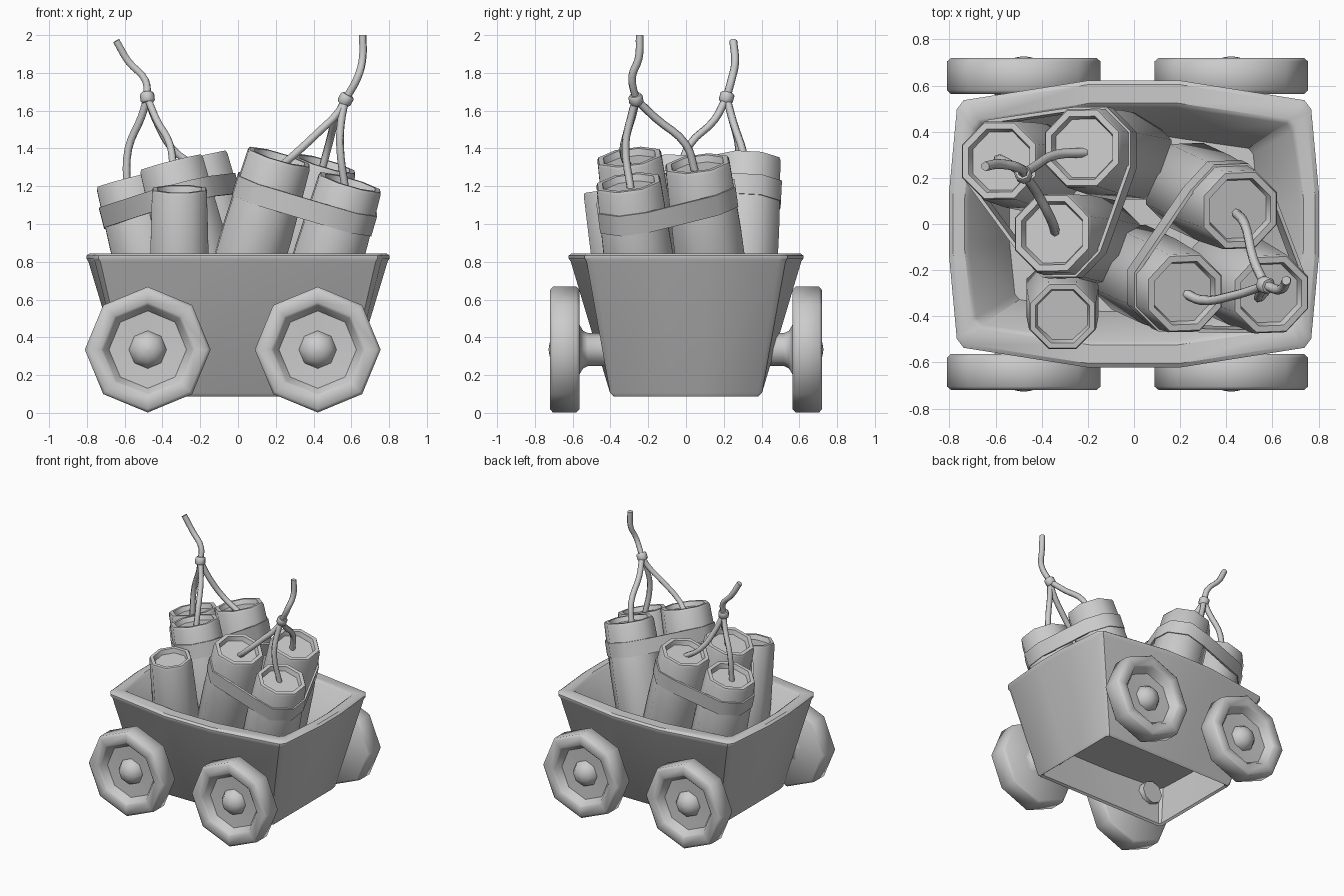
import bpy, math
from math import pi, cos, sin
from mathutils import Vector, Matrix
from mathutils.geometry import convex_hull_2d

if "Cube" in bpy.data.objects:
    bpy.data.objects.remove(bpy.data.objects["Cube"])


def finish(name, verts, faces, angle):
    me = bpy.data.meshes.new(name)
    me.from_pydata(verts, [], faces)
    ob = bpy.data.objects.new(name, me)
    bpy.context.collection.objects.link(ob)
    bpy.ops.object.select_all(action='DESELECT')
    ob.select_set(True)
    bpy.context.view_layer.objects.active = ob
    bpy.ops.object.mode_set(mode='EDIT')
    bpy.ops.mesh.select_all(action='SELECT')
    bpy.ops.mesh.normals_make_consistent(inside=False)
    bpy.ops.object.mode_set(mode='OBJECT')
    bpy.ops.object.shade_smooth_by_angle(angle=math.radians(angle))
    return ob


def loft(name, rings, closed=False, angle=48):
    n, m = len(rings[0]), len(rings)
    verts = [tuple(v) for r in rings for v in r]
    faces = []
    for k in range(m if closed else m - 1):
        a, b = k * n, (k + 1) % m * n
        faces += [(a + i, a + (i + 1) % n, b + (i + 1) % n, b + i) for i in range(n)]
    if not closed:
        faces += [tuple(range(n))[::-1], tuple(range((m - 1) * n, m * n))]
    return finish(name, verts, faces, angle)


def frame(axis, origin):
    # local z along axis, local x staying close to world x
    z = Vector(axis).normalized()
    y = z.cross(Vector((1, 0, 0))).normalized()
    x = y.cross(z)
    return Matrix.Translation(origin) @ Matrix((x, y, z)).transposed().to_4x4()


def lathe(name, profile, mat, segs=8, phase=0.0):
    rings = [[mat @ Vector((r * cos(phase + 2 * pi * i / segs),
                            r * sin(phase + 2 * pi * i / segs), h))
              for i in range(segs)] for r, h in profile]
    return loft(name, rings)


# cart body: bowed outline at the rim, straight at the open underside, raised floor
def outline(bow):
    q = [(1, .2), (1 - .043 * bow, .95 - .15 * bow),
         (.975 - .055 * bow, 1 - .137 * bow), (.25, 1)]
    return (q + [(-x, y) for x, y in q[::-1]]
            + [(-x, -y) for x, y in q] + [(x, -y) for x, y in q[::-1]])


levels = [(.62, .45, .43, .5), (.555, .37, .10, 0), (.57, .385, .088, 0), (.582, .402, .105, 0),
          (.792, .61, .80, 1), (.803, .622, .818, 1), (.803, .622, .832, 1), (.785, .605, .845, 1),
          (.735, .525, .845, 1), (.715, .505, .83, 1), (.54, .38, .47, 1)]
loft("cart_body", [[(x * hx, y * hy, z) for x, y in outline(b)] for hx, hy, z, b in levels],
     angle=35)

# wheels with recessed faces, domed hubs and axle stubs
wheel_profile = [(.088, .36), (.088, .52), (.10, .545), (.13, .563), (.315, .563), (.333, .58),
                 (.333, .705), (.315, .72), (.25, .72), (.235, .705), (.205, .655),
                 (.10, .65), (.095, .67), (.07, .705), (.035, .722), (.005, .727)]
for side, s in (("front", -1), ("back", 1)):
    for end, x in (("left", -.478), ("right", .422)):
        lathe(f"{side}_{end}_wheel", wheel_profile, frame((0, s, 0), (x, 0, .335)))


# sticks: octagonal tubes, slightly tapered, with a recessed top
def stick(name, top, axis, r=.19, bottom=.50):
    a = Vector(axis).normalized()
    length = (top[2] - bottom) / a.z
    prof = [(r * .98, -length), (r * 1.04, -length + .03), (r * 1.04, -.40), (r * .97, -.015),
            (r * .93, 0), (r * .78, 0), (r * .72, -.035)]
    lathe(name, prof, frame(axis, top), 8, pi / 8)


# strap: hull of the bundled sticks, perpendicular to their axis
def strap(name, tops, axis, centre, r=.199, h=.055):
    m = frame(axis, centre)
    inv = m.inverted()
    pts = []
    for t in tops:
        p = inv @ Vector(t)
        pts += [Vector((p.x + r * cos(pi / 8 + i * pi / 4), p.y + r * sin(pi / 8 + i * pi / 4)))
                for i in range(8)]
    hull = [pts[i] for i in convex_hull_2d(pts)]
    mid = sum(hull, Vector((0, 0))) / len(hull)
    rings = [[m @ Vector((*(mid + (p - mid) * k), z)) for p in hull]
             for k, z in ((1, -h), (1, h), (.95, h), (.95, -h))]
    loft(name, rings, closed=True)


# fuse: smooth round cord through a few points
def fuse(name, pts, r=.021):
    cu = bpy.data.curves.new(name, 'CURVE')
    cu.dimensions = '3D'
    cu.bevel_depth, cu.bevel_resolution, cu.resolution_u = r, 1, 4
    cu.use_fill_caps = True
    sp = cu.splines.new('BEZIER')
    sp.bezier_points.add(len(pts) - 1)
    for b, p in zip(sp.bezier_points, pts):
        b.co = p
        b.handle_left_type = b.handle_right_type = 'AUTO'
    ob = bpy.data.objects.new(name, cu)
    bpy.context.collection.objects.link(ob)
    bpy.ops.object.select_all(action='DESELECT')
    ob.select_set(True)
    bpy.context.view_layer.objects.active = ob
    bpy.ops.object.convert(target='MESH')


def bundle(name, axis, tops, strap_at, knot, tail, strands):
    for i, t in enumerate(tops):
        stick(f"{name}_stick_{i + 1}", t, axis)
    strap(f"{name}_strap", tops, axis, strap_at)
    for i, s in enumerate(strands):
        fuse(f"{name}_fuse_{i + 1}", s + [knot])
    fuse(f"{name}_fuse_tail", [knot] + tail)
    direction = Vector(tail[0]) - Vector(knot)
    lathe(f"{name}_fuse_knot", [(.03, -.028), (.038, -.018), (.038, .018), (.03, .028)],
          frame(direction, knot))


bundle("left_bundle", (-.25, .05, .97),
       [(-.585, .275, 1.235), (-.225, .33, 1.345), (-.355, -.04, 1.325)],
       (-.39, .18, 1.12), (-.48, .215, 1.67),
       [(-.49, .24, 1.76), (-.58, .26, 1.86), (-.645, .25, 1.97)],
       [[(-.59, .27, 1.19), (-.58, .28, 1.40), (-.51, .24, 1.57)],
        [(-.21, .31, 1.30), (-.34, .30, 1.39), (-.43, .25, 1.54)],
        [(-.34, -.04, 1.27), (-.36, .02, 1.42), (-.43, .15, 1.55)]])

bundle("right_bundle", (.28, -.13, .95),
       [(.46, .06, 1.32), (.22, -.30, 1.355), (.595, -.305, 1.22)],
       (.45, -.18, 1.09), (.57, -.265, 1.66),
       [(.635, -.285, 1.78), (.66, -.25, 1.88), (.66, -.245, 2.0)],
       [[(.44, .05, 1.27), (.48, .0, 1.42), (.52, -.16, 1.56)],
        [(.22, -.30, 1.30), (.29, -.33, 1.36), (.43, -.31, 1.49), (.53, -.28, 1.59)],
        [(.57, -.29, 1.17), (.54, -.32, 1.42), (.55, -.29, 1.57)]])

# single loose stick at the front
stick("loose_stick", (-.31, -.40, 1.185), (.0, -.15, 1), r=.162)
